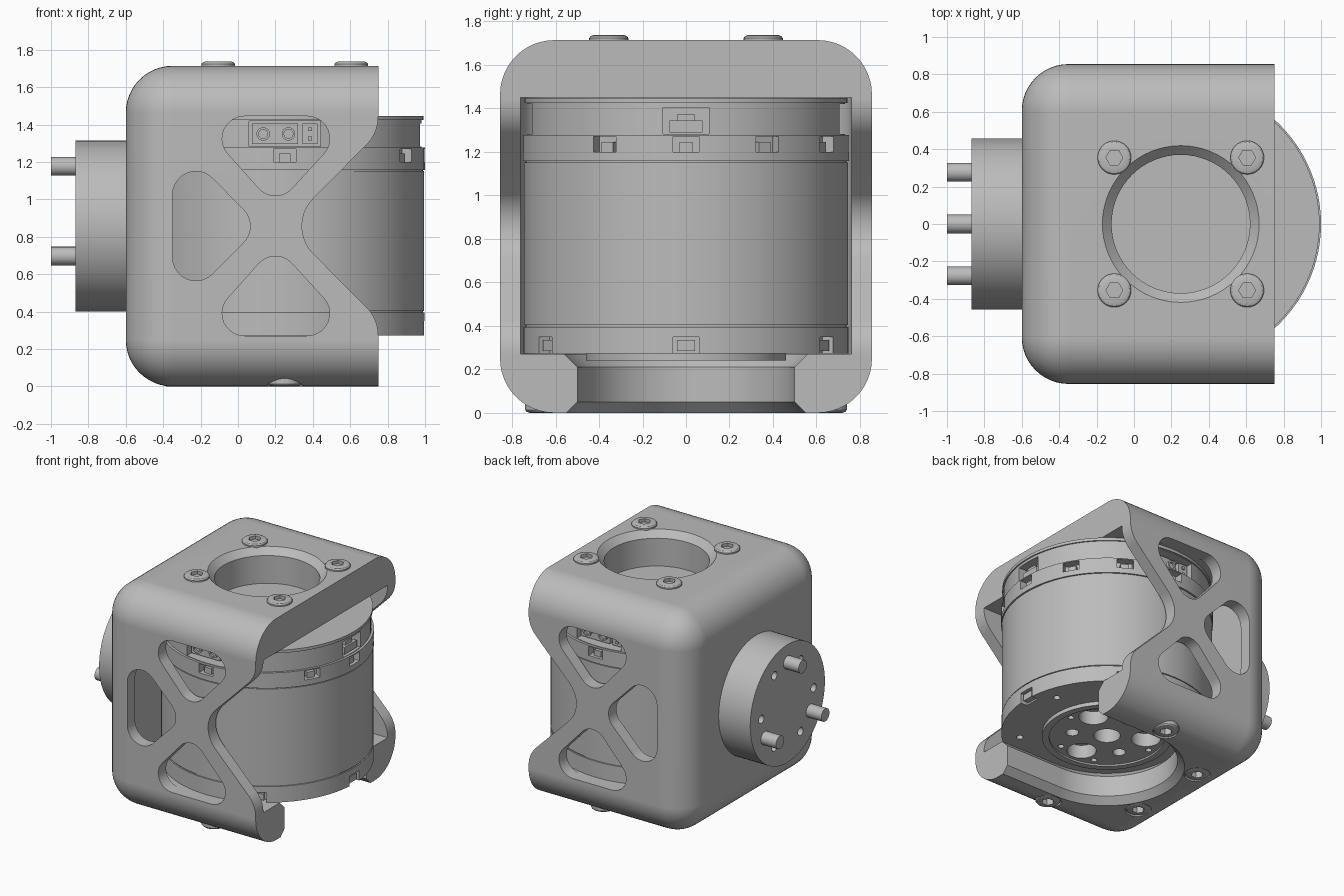
import bpy, bmesh
from math import sin, cos, pi, radians, atan2
from mathutils import Vector, Matrix

if "Cube" in bpy.data.objects:
    bpy.data.objects.remove(bpy.data.objects["Cube"], do_unlink=True)

grey = bpy.data.materials.new("machined grey")
grey.use_nodes = True
grey.diffuse_color = (0.5, 0.5, 0.5, 1)
grey.node_tree.nodes["Principled BSDF"].inputs["Base Color"].default_value = (0.5, 0.5, 0.5, 1)

MID = Vector((0.25, 0, 0))   # motor axis
HALF = 0.857                 # mid height of the housing
UP, DOWN, BACK = Vector((0, 0, 1)), Vector((0, 0, -1)), Vector((-1, 0, 0))


def add(name, bm):
    bmesh.ops.recalc_face_normals(bm, faces=bm.faces[:])
    mesh = bpy.data.meshes.new(name)
    bm.to_mesh(mesh)
    bm.free()
    mesh.materials.append(grey)
    obj = bpy.data.objects.new(name, mesh)
    bpy.context.collection.objects.link(obj)
    return obj


def loft(name, rings):
    """Skin a list of equal point loops and cap both ends."""
    bm = bmesh.new()
    loops = [[bm.verts.new(p) for p in ring] for ring in rings]
    n = len(loops[0])
    for a, b in zip(loops, loops[1:]):
        for i in range(n):
            j = (i + 1) % n
            bm.faces.new((a[i], a[j], b[j], b[i]))
    bm.faces.new(loops[0])
    bm.faces.new(loops[-1])
    return add(name, bm)


def lathe(name, profile, origin, axis=UP, n=32):
    """Turn (radius, height) pairs around an axis."""
    rot = UP.rotation_difference(axis)
    if axis == DOWN:
        rot = Matrix.Rotation(pi, 3, 'X').to_quaternion()
    return loft(name, [[Vector(origin) + rot @ Vector((r * cos(2 * pi * i / n), r * sin(2 * pi * i / n), h))
                        for i in range(n)] for r, h in profile])


def rod(name, r, h0, h1, origin, axis=UP, n=24):
    return lathe(name, [(r, h0), (r, h1)], origin, axis, n)


def polar_box(name, deg, r0, r1, t0, t1, z0, z1):
    """Box placed around the motor axis: radial, tangential and height ranges."""
    rot = Matrix.Rotation(radians(deg), 3, 'Z')
    return loft(name, [[MID + rot @ Vector((r, t, z)) for r, t in ((r0, t0), (r1, t0), (r1, t1), (r0, t1))]
                       for z in (z0, z1)])


def arc(cx, cy, r, a0, a1, n=10):
    return [(cx + r * cos(radians(a0 + (a1 - a0) * i / n)), cy + r * sin(radians(a0 + (a1 - a0) * i / n)))
            for i in range(n + 1)]


def rounded(points, r):
    """Outline around equal circles at counter-clockwise points."""
    out = []
    for i, (x, y) in enumerate(points):
        px, py = points[i - 1]
        qx, qy = points[(i + 1) % len(points)]
        a0 = atan2(y - py, x - px) - pi / 2
        a1 = atan2(qy - y, qx - x) - pi / 2
        while a1 < a0:
            a1 += 2 * pi
        out += arc(x, y, r, a0 * 180 / pi, a1 * 180 / pi)
    return out


def through_y(outline):
    return loft("cutter", [[(x, y, z) for x, z in outline] for y in (-1, 1)])


def cut(obj, cutters):
    for tool in cutters:
        mod = obj.modifiers.new("cut", 'BOOLEAN')
        mod.operation, mod.solver, mod.object = 'DIFFERENCE', 'EXACT', tool
        deps = bpy.context.evaluated_depsgraph_get()
        mesh = bpy.data.meshes.new_from_object(obj.evaluated_get(deps))
        obj.modifiers.clear()
        obj.data = mesh
        bpy.data.objects.remove(tool, do_unlink=True)
    return obj


# Housing: box rounded everywhere except around its open +x end
bm = bmesh.new()
bmesh.ops.create_cube(bm, size=1)
bmesh.ops.scale(bm, vec=(1.35, 1.71, 1.714), verts=bm.verts)
bmesh.ops.translate(bm, vec=(0.075, 0, HALF), verts=bm.verts)
edges = [e for e in bm.edges if min(v.co.x for v in e.verts) < 0]
bmesh.ops.bevel(bm, geom=edges, offset=0.25, segments=12, profile=0.5, affect='EDGES')
housing = add("housing", bm)

cavity = arc(-0.36, 0.6, 0.16, 90, 180) + arc(-0.36, -0.6, 0.16, 180, 270) + [(0.9, -0.76), (0.9, 0.76)]
notch = (arc(0.535, 1.444, 0.215, 0, -45) + arc(0.552, HALF, 0.21, 135, 225)
         + arc(0.535, 0.27 + 0.002, 0.215, 45, 0) + [(0.9, 0.272), (0.9, 1.444)])
upper = rounded([(0.035, 1.325), (0.2, 1.14), (0.37, 1.325)], 0.12)
lower = [(x, 2 * HALF + 0.002 - z) for x, z in upper]
rear = rounded([(-0.225, 1.025), (-0.225, 0.69), (-0.06, HALF)], 0.125)


def slot(r, z):
    return [(x, y, z) for x, y in arc(0.25, 0, r, 90, 270, 40) + [(1, -r), (1, r)]]


lower_screws = [MID + 0.65 * Vector((cos(radians(a)), sin(radians(a)), 0)) for a in (90, 150, 210, 270)]
cut(housing, [
    loft("cutter", [[(x, y, z) for x, y in cavity] for z in (0.27, 1.45)]),
    through_y(notch), through_y(upper), through_y(lower), through_y(rear),
    lathe("cutter", [(0.37, 1.4), (0.37, 1.665), (0.425, 1.72)], MID, n=64),
    loft("cutter", [slot(0.56, -0.01), slot(0.5, 0.05), slot(0.5, 0.21), slot(0.57, 0.28)]),
] + [rod("cutter", 0.094, -0.05, 0.07, p) for p in lower_screws])


# Socket-head screws on the top and the underside
def screw(name, origin, axis):
    head = lathe(name, [(0.09, -0.09), (0.09, 0.01), (0.083, 0.019), (0.068, 0.024)], origin, axis)
    return cut(head, [rod("cutter", 0.045, -0.025, 0.1, origin, axis, 6)])


for x in (-0.355, 0.355):
    for y in (-0.355, 0.355):
        screw("top_screw", MID + Vector((x, y, 1.714)), UP)
for p in lower_screws:
    screw("lower_screw", p + Vector((0, 0, 0.024)), DOWN)

# Round mounting boss with drilled holes and three pins
boss_mid = Vector((0, 0, HALF))


def on_boss(deg, r=0.32):
    return boss_mid + Vector((0, r * cos(radians(deg)), r * sin(radians(deg))))


boss = rod("mounting_boss", 0.457, 0.56, 0.87, boss_mid, BACK, 96)
cut(boss, [rod("cutter", 0.032, 0.75, 0.95, on_boss(a), BACK, 16) for a in range(0, 360, 60)])
for a in (90, 210, 330):
    rod("boss_pin", 0.05, 0.85, 1.0, on_boss(a), BACK)

# Motor: stepped cylinder with thin seams and a raised underside disc
motor = lathe("motor", [
    (0.41, 0.255), (0.41, 0.242), (0.46, 0.242), (0.46, 0.272), (0.748, 0.272),
    (0.748, 0.396), (0.738, 0.396), (0.738, 0.404), (0.745, 0.404),
    (0.745, 1.151), (0.738, 1.151), (0.738, 1.158), (0.75, 1.158), (0.75, 1.278),
    (0.732, 1.278), (0.732, 1.425), (0.742, 1.425), (0.742, 1.447)], MID, n=96)


def around(deg, r):
    return MID + Vector((r * cos(radians(deg)), r * sin(radians(deg)), 0))


tools = [rod("cutter", 0.095, 0.1, 0.38, MID)]
for a in (30, 150, 270):
    tools.append(rod("cutter", 0.105, 0.1, 0.36, around(a, 0.28)))
    tools.append(rod("cutter", 0.045, 0.1, 0.32, around(a + 60, 0.25)))
    for b in (25, 95):
        tools.append(rod("cutter", 0.022, 0.1, 0.3, around(a + b, 0.36), n=12))
for a in range(15, 360, 60):
    tools.append(rod("cutter", 0.025, 0.1, 0.3, around(a, 0.62), n=12))
top_notches = (-90, -30, 0, 30, 60, 90)
low_notches = (-60, 0, 60)
for a in top_notches:
    tools.append(polar_box("cutter", a, 0.69, 0.9, -0.06, 0.06, 1.2, 1.27))
for a in low_notches:
    tools.append(polar_box("cutter", a, 0.69, 0.9, -0.06, 0.06, 0.2, 0.35))
for a in (-90, 90):
    tools.append(polar_box("cutter", a, 0.62, 0.9, -0.19, 0.19, 1.283, 1.42))
tools.append(polar_box("cutter", 0, 0.65, 0.9, -0.105, 0.105, 1.283, 1.405))
cut(motor, tools)

# Clips in the notches
for a in top_notches:
    polar_box("upper_clip", a, 0.68, 0.725, -0.03, 0.03, 1.19, 1.245)
for a in low_notches:
    polar_box("lower_clip", a, 0.68, 0.735, -0.042, 0.042, 0.285, 0.335)

# Power sockets facing front and back, signal socket at the open end
for a in (-90, 90):
    polar_box("power_socket", a, 0.6, 0.675, -0.175, 0.07, 1.295, 1.405)
    polar_box("small_socket", a, 0.6, 0.675, 0.095, 0.175, 1.295, 1.405)
    out = around(a, 1) - MID
    side = Vector((-out.y, out.x, 0))
    for t in (-0.115, 0.02):
        ring = rod("socket_pin", 0.036, 0.66, 0.695, MID + side * t + UP * 1.35, out)
        cut(ring, [rod("cutter", 0.024, 0.68, 0.8, MID + side * t + UP * 1.35, out, 16)])
    for z in (1.325, 1.375):
        polar_box("signal_pin", a, 0.66, 0.685, 0.125, 0.145, z - 0.01, z + 0.01)
polar_box("signal_socket", 0, 0.62, 0.715, -0.075, 0.075, 1.29, 1.345)
polar_box("signal_socket_key", 0, 0.62, 0.7, -0.04, 0.04, 1.345, 1.375)

# Smooth curved faces while keeping hard edges
bpy.ops.object.select_all(action='DESELECT')
for obj in bpy.context.scene.objects:
    if obj.type == 'MESH':
        obj.select_set(True)
        bpy.context.view_layer.objects.active = obj
bpy.ops.object.shade_smooth_by_angle(angle=radians(25))
for obj in (housing, motor):
    mod = obj.modifiers.new("even shading", 'WEIGHTED_NORMAL')
    mod.keep_sharp = True
